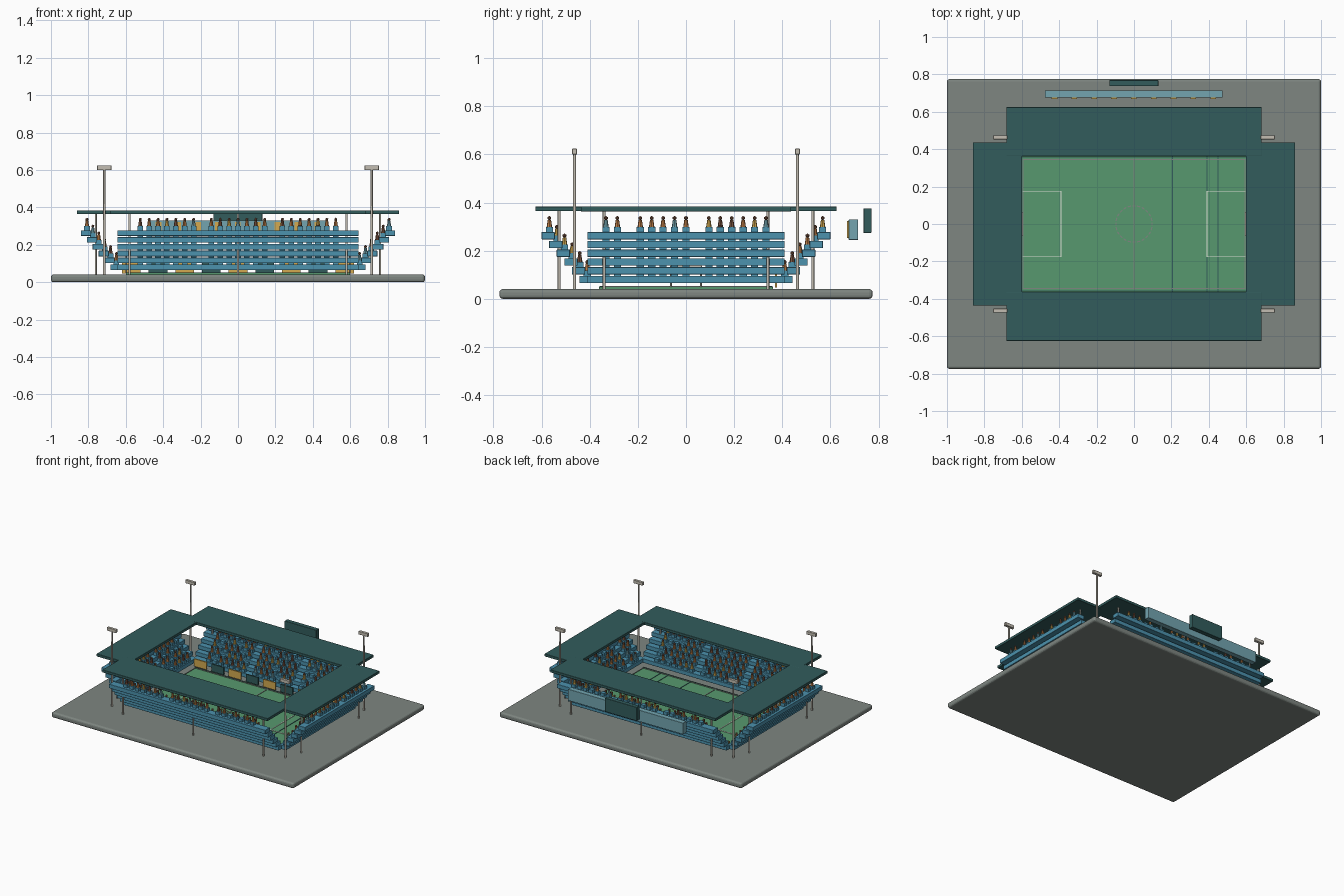
import bpy, bmesh, math, random
from mathutils import Matrix, Vector

if "Cube" in bpy.data.objects:
    bpy.data.objects.remove(bpy.data.objects["Cube"])

random.seed(4)


def mat(name, r, g, b):
    m = bpy.data.materials.new(name)
    m.diffuse_color = [((c / 255 + 0.055) / 1.055) ** 2.4 for c in (r, g, b)] + [1]
    m.use_nodes = True
    m.node_tree.nodes["Principled BSDF"].inputs["Base Color"].default_value = m.diffuse_color
    return m


CONCRETE = mat("concrete_grey", 126, 134, 129)
GRASS = mat("grass_green", 87, 153, 110)
TEAL = mat("dark_teal", 50, 92, 92)
BLUE = mat("stand_blue", 76, 146, 174)
PALE = mat("pale_blue", 115, 165, 176)
GOLD = mat("gold", 212, 170, 80)
AMBER = mat("amber", 190, 125, 70)
SKIN = mat("brown", 125, 85, 65)
METAL = mat("warm_metal", 196, 190, 178)
CHALK = mat("chalk_white", 232, 235, 225)


class Part:
    """Collects primitives into one mesh object of one colour."""

    def __init__(self, name, material):
        self.name, self.material, self.bm = name, material, bmesh.new()

    def box(self, x0, x1, y0, y1, z0, z1):
        m = Matrix.Translation(((x0 + x1) / 2, (y0 + y1) / 2, (z0 + z1) / 2))
        m = m @ Matrix.Diagonal((abs(x1 - x0), abs(y1 - y0), z1 - z0, 1))
        bmesh.ops.create_cube(self.bm, size=1, matrix=m)

    def block(self, c, sx, sy, sz):
        x, y, z = c
        self.box(x - sx / 2, x + sx / 2, y - sy / 2, y + sy / 2, z - sz / 2, z + sz / 2)

    def cone(self, x, y, z0, z1, r0, r1, n=8):
        bmesh.ops.create_cone(self.bm, cap_ends=True, segments=n, radius1=r0, radius2=r1,
                              depth=z1 - z0, matrix=Matrix.Translation((x, y, (z0 + z1) / 2)))

    def ball(self, c, r):
        bmesh.ops.create_icosphere(self.bm, subdivisions=1, radius=r,
                                   matrix=Matrix.Translation(c))

    def finish(self, bevel=0, smooth=False):
        me = bpy.data.meshes.new(self.name)
        self.bm.to_mesh(me)
        self.bm.free()
        me.materials.append(self.material)
        ob = bpy.data.objects.new(self.name, me)
        bpy.context.collection.objects.link(ob)
        if bevel:
            mod = ob.modifiers.new("Bevel", 'BEVEL')
            mod.width, mod.segments = bevel, 3
        if smooth:
            bpy.ops.object.select_all(action='DESELECT')
            ob.select_set(True)
            bpy.context.view_layer.objects.active = ob
            bpy.ops.object.shade_smooth_by_angle(angle=math.radians(40))
        return ob


# Ground slab and pitch
p = Part("ground_slab", CONCRETE)
p.box(-1, 1, -.775, .775, 0, .041)
p.finish(bevel=.014)
p = Part("pitch", GRASS)
p.box(-.6, .6, -.362, .362, .035, .05)
p.finish()

# Penalty boxes
p = Part("penalty_lines", CHALK)
for s in (-1, 1):
    p.box(s * .388, s * .393, -.175, .175, .05, .053)
    for y in (-.175, .175):
        p.box(s * .388, s * .595, y - .0025, y + .0025, .05, .053)
p.finish()

# Halfway line, touchlines and centre circle
p = Part("field_lines", CONCRETE)
p.box(-.003, .003, -.35, .35, .05, .053)
for s in (-1, 1):
    p.box(-.595, .595, s * .345 - .003, s * .345 + .003, .05, .053)
    p.box(s * .591, s * .596, -.345, .345, .05, .053)
for i in range(24):
    a = i * math.tau / 24
    m = Matrix.Rotation(a, 4, 'Z') @ Matrix.Translation((.097, 0, .0515)) \
        @ Matrix.Diagonal((.006, .017, .003, 1))
    bmesh.ops.create_cube(p.bm, size=1, matrix=m)
p.finish()

# Dark seams across the grass
p = Part("grass_seams", TEAL)
for x in (.205, .39, .45):
    p.box(x - .003, x + .003, -.36, .36, .05, .0525)
for s in (-1, 1):
    p.box(-.6, .6, s * .354 - .002, s * .354 + .002, .05, .0525)
p.finish()

# Goals
p = Part("goals", METAL)
for s in (-1, 1):
    for y in (-.062, .062):
        p.cone(s * .597, y, .05, .137, .0035, .0035)
    p.block((s * .597, 0, .135), .006, .13, .006)
p.finish()

# Stands: six stepped tiers on each side, with seats and spectators
tiers = Part("stand_tiers", BLUE)
seats = Part("seats", BLUE)
heads = Part("spectator_heads", SKIN)
bodies = [Part("spectators_amber", AMBER), Part("spectators_gold", GOLD),
          Part("spectators_pale", PALE), Part("spectators_brown", SKIN)]
GAP = .0475
# outward direction, first tier distance, half length, seats each way, aisle seats
STANDS = [((0, -1), .415, .645, 11, (-4, 4)), ((0, 1), .415, .645, 11, (-4, 4)),
          ((1, 0), .655, .41, 7, (-5, 1)), ((-1, 0), .655, .41, 7, (-5, 1))]
for (dx, dy), start, half, count, aisles in STANDS:
    for i in range(6):
        d, z = start + .0315 * i, .08 + .0365 * i
        tiers.block((dx * d, dy * d, z),
                    .055 if dx else 2 * half, 2 * half if dx else .055, .03)
        d -= .005
        z += .015
        for k in range(-count, count + 1):
            if k in aisles:
                continue
            t = k * GAP
            x, y = dx * d + abs(dy) * t, dy * d + abs(dx) * t
            seats.block((x, y, z + .011), .03, .03, .022)
            if random.random() < .85:
                random.choices(bodies, (5, 2, 1, 2))[0].cone(x, y, z + .02, z + .051, .0115, .007)
                heads.ball((x, y, z + .058), .009)
tiers.finish(bevel=.002)
seats.finish()
heads.finish(smooth=True)
for b in bodies:
    b.finish(smooth=True)

# Roof ring: long slabs front and back, short slabs at the ends
p = Part("long_roofs", TEAL)
q = Part("end_roofs", TEAL)
for s in (-1, 1):
    p.box(-.682, .682, s * .362, s * .625, .364, .384)
    q.box(s * .598, s * .862, -.437, .437, .3635, .3835)
p.finish(bevel=.003)
q.finish(bevel=.003)

# Roof columns
p = Part("roof_columns", METAL)
for s in (-1, 1):
    for x in (-.58, 0, .58):
        p.cone(x, s * .527, .038, .366, .006, .006, 10)
    for y in (-.34, .34):
        p.cone(s * .76, y, .038, .366, .006, .006, 10)
p.finish(smooth=True)

# Floodlights at the four corners
p = Part("floodlight_masts", METAL)
q = Part("floodlight_lamps", METAL)
for x in (-.715, .715):
    for y in (-.463, .463):
        p.cone(x, y, .038, .605, .007, .006, 10)
        q.block((x, y, .612), .076, .02, .024)
p.finish(smooth=True)
q.finish(bevel=.002)

# Advertising boards along the back touchline
boards = [Part("gold_boards", GOLD), Part("teal_boards", TEAL)]
for i in range(9):
    boards[i % 2].block((-.57 + .1425 * i, .374, .075), .1, .01, .055)
for b in boards:
    b.finish()

# Press box behind the back stand, with gold window strips
p = Part("press_box", PALE)
p.box(-.477, .473, .676, .715, .245, .33)
p.finish(bevel=.002)
p = Part("press_box_windows", GOLD)
for i in range(9):
    p.block((-.425 + .106 * i, .673, .288), .03, .007, .07)
p.finish()

# Scoreboard
p = Part("scoreboard", TEAL)
p.box(-.132, .13, .737, .77, .274, .376)
p.finish(bevel=.003)
